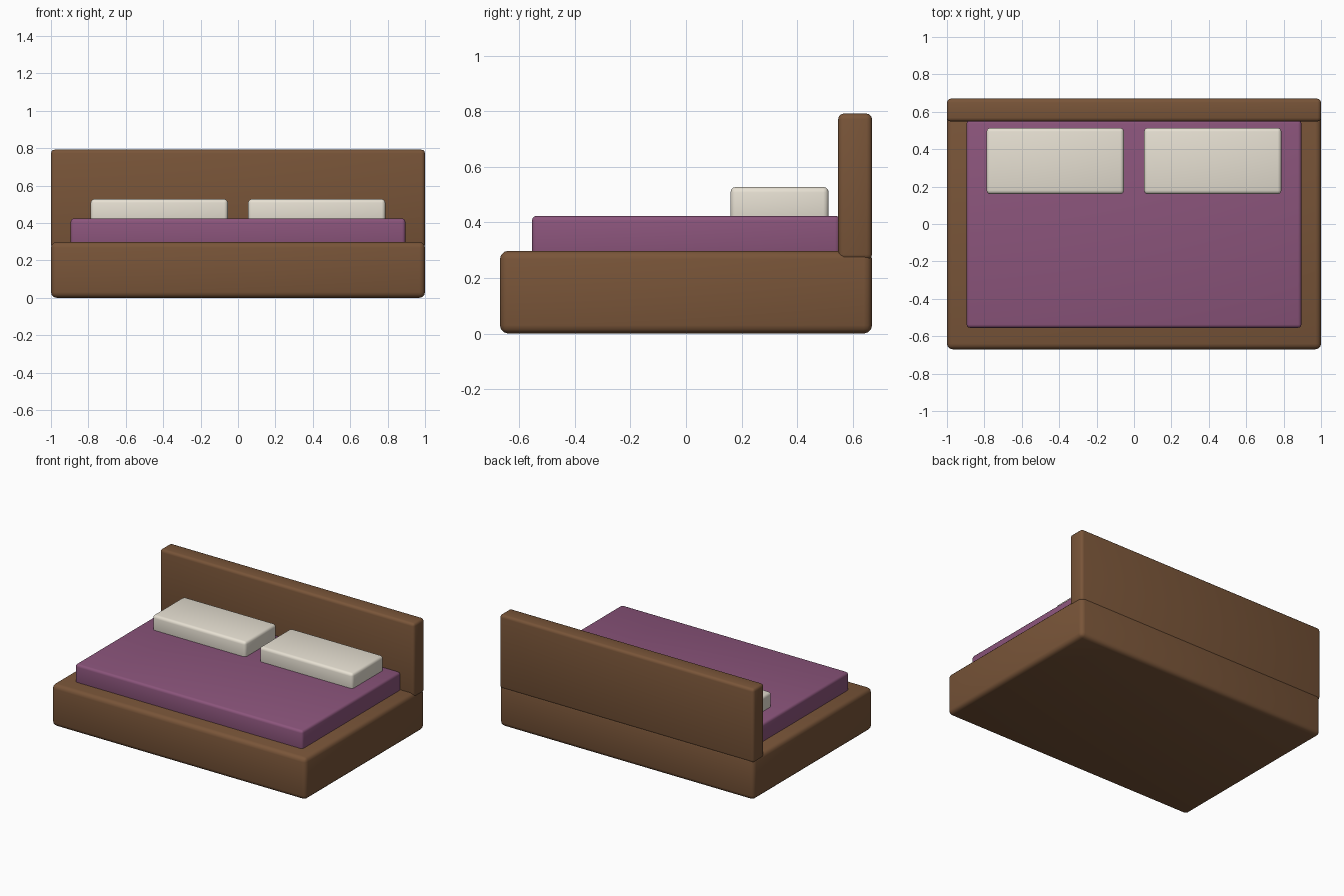
import bpy
import math

if "Cube" in bpy.data.objects:
    bpy.data.objects.remove(bpy.data.objects["Cube"])


def material(name, rgb):
    m = bpy.data.materials.new(name)
    m.diffuse_color = (*rgb, 1)
    m.use_nodes = True
    m.node_tree.nodes["Principled BSDF"].inputs["Base Color"].default_value = m.diffuse_color
    return m


wood = material("wood", (0.19, 0.09, 0.04))
purple = material("purple_fabric", (0.26, 0.09, 0.20))
cream = material("cream_fabric", (0.80, 0.75, 0.65))


def soft_box(name, lo, hi, radius, mat):
    """Rounded box spanning the corners lo and hi."""
    bpy.ops.mesh.primitive_cube_add(
        size=1, location=[(a + b) / 2 for a, b in zip(lo, hi)])
    ob = bpy.context.object
    ob.name = name
    ob.scale = [b - a for a, b in zip(lo, hi)]
    bpy.ops.object.transform_apply(location=False, rotation=False, scale=True)
    bevel = ob.modifiers.new("rounded_edges", 'BEVEL')
    bevel.width = radius
    bevel.segments = 3
    bpy.ops.object.modifier_apply(modifier=bevel.name)
    bpy.ops.object.shade_smooth_by_angle(angle=math.radians(40))
    ob.data.materials.append(mat)
    return ob


# Bed base and headboard
soft_box("bed_base", (-1, -0.67, 0), (1, 0.67, 0.298), 0.03, wood)
soft_box("headboard", (-1, 0.548, 0.265), (1, 0.67, 0.792), 0.02, wood)

# Mattress, its head end tucked against the headboard
soft_box("mattress", (-0.895, -0.555, 0.265), (0.895, 0.555, 0.424), 0.018, purple)

# Pair of pillows
for side, x in (("left", -0.421), ("right", 0.421)):
    soft_box(side + "_pillow", (x - 0.367, 0.16, 0.395), (x + 0.367, 0.514, 0.528),
             0.02, cream)
